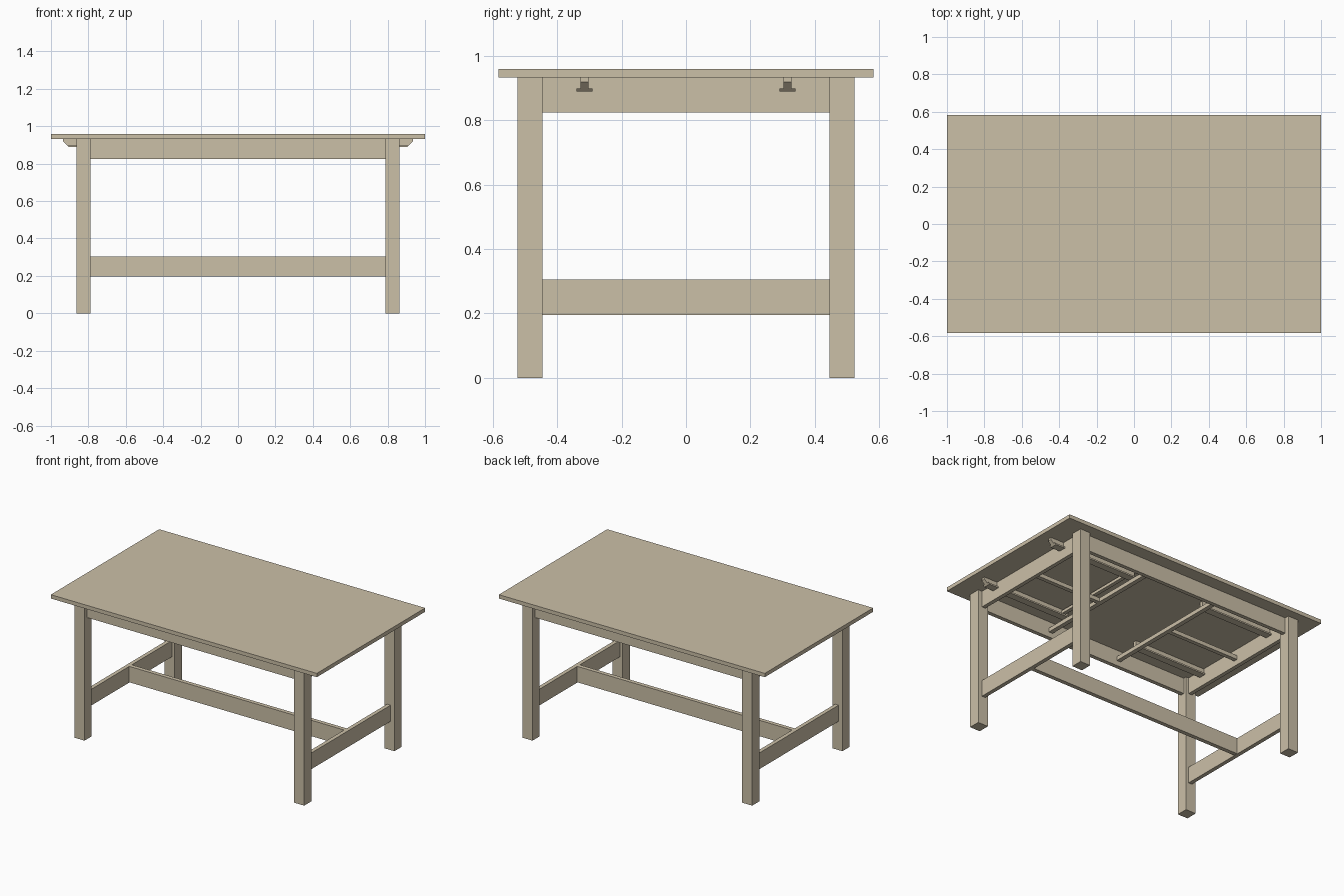
import bpy, bmesh

if "Cube" in bpy.data.objects:
    bpy.data.objects.remove(bpy.data.objects["Cube"])

wood = bpy.data.materials.new("pale_wood")
wood.diffuse_color = (0.60, 0.525, 0.39, 1)
wood.use_nodes = True
wood.node_tree.nodes["Principled BSDF"].inputs["Base Color"].default_value = wood.diffuse_color


def finish(name, bm):
    bmesh.ops.recalc_face_normals(bm, faces=bm.faces[:])
    me = bpy.data.meshes.new(name)
    bm.to_mesh(me)
    bm.free()
    me.materials.append(wood)
    ob = bpy.data.objects.new(name, me)
    bpy.context.collection.objects.link(ob)
    return ob


def box(name, x, y, z):
    """Box from (min, max) ranges on each axis."""
    bm = bmesh.new()
    bmesh.ops.create_cube(bm, size=1)
    for v in bm.verts:
        for i, r in enumerate((x, y, z)):
            v.co[i] = r[0] if v.co[i] < 0 else r[1]
    return finish(name, bm)


def span(a, b, s):
    return tuple(sorted((a * s, b * s)))


def prism(name, profile, y0, y1):
    """Extrude an x-z outline along y."""
    bm = bmesh.new()
    f = bm.faces.new([bm.verts.new((x, y0, z)) for x, z in profile])
    ext = bmesh.ops.extrude_face_region(bm, geom=[f])
    for v in ext["geom"]:
        if isinstance(v, bmesh.types.BMVert):
            v.co.y = y1
    return finish(name, bm)


# Table top
box("table_top", (-1, 1), (-0.582, 0.582), (0.932, 0.958))

# Central long stretcher
box("long_stretcher", (-0.808, 0.808), (-0.014, 0.014), (0.197, 0.305))

for sx, end in ((-1, "left"), (1, "right")):
    # Legs
    for sy, side in ((-1, "front"), (1, "back")):
        box(f"{side}_{end}_leg", span(0.788, 0.864, sx),
            span(0.446, 0.523, sy), (0, 0.932))
    # End apron and end stretcher
    ex = span(0.808, 0.835, sx)
    box(f"{end}_end_apron", ex, (-0.446, 0.446), (0.823, 0.932))
    box(f"{end}_end_stretcher", ex, (-0.446, 0.446), (0.195, 0.305))
    # Support bars under the slides
    box(f"{end}_cross_bar", span(0.255, 0.285, sx), (-0.467, 0.467), (0.860, 0.887))
    box(f"{end}_centre_bar", span(0.285, 0.808, sx), (-0.014, 0.014), (0.860, 0.887))
    # Sliding leaf rails: stem and foot flange with slanted tips
    for sy, side in ((-1, "front"), (1, "back")):
        c = 0.315 * sy
        prism(f"{side}_{end}_rail_stem",
              [(0.27 * sx, 0.895), (0.27 * sx, 0.932), (0.935 * sx, 0.932),
               (0.935 * sx, 0.918), (0.912 * sx, 0.895)], c - 0.013, c + 0.013)
        prism(f"{side}_{end}_rail_flange",
              [(0.27 * sx, 0.888), (0.27 * sx, 0.898), (0.915 * sx, 0.898),
               (0.905 * sx, 0.888)], c - 0.025, c + 0.025)
    # Batten joining the rails
    box(f"{end}_rail_batten", span(0.30, 0.325, sx), (-0.302, 0.302), (0.900, 0.920))

# Long aprons
for sy, side in ((-1, "front"), (1, "back")):
    box(f"{side}_apron", (-0.788, 0.788), span(0.467, 0.494, sy), (0.825, 0.932))
